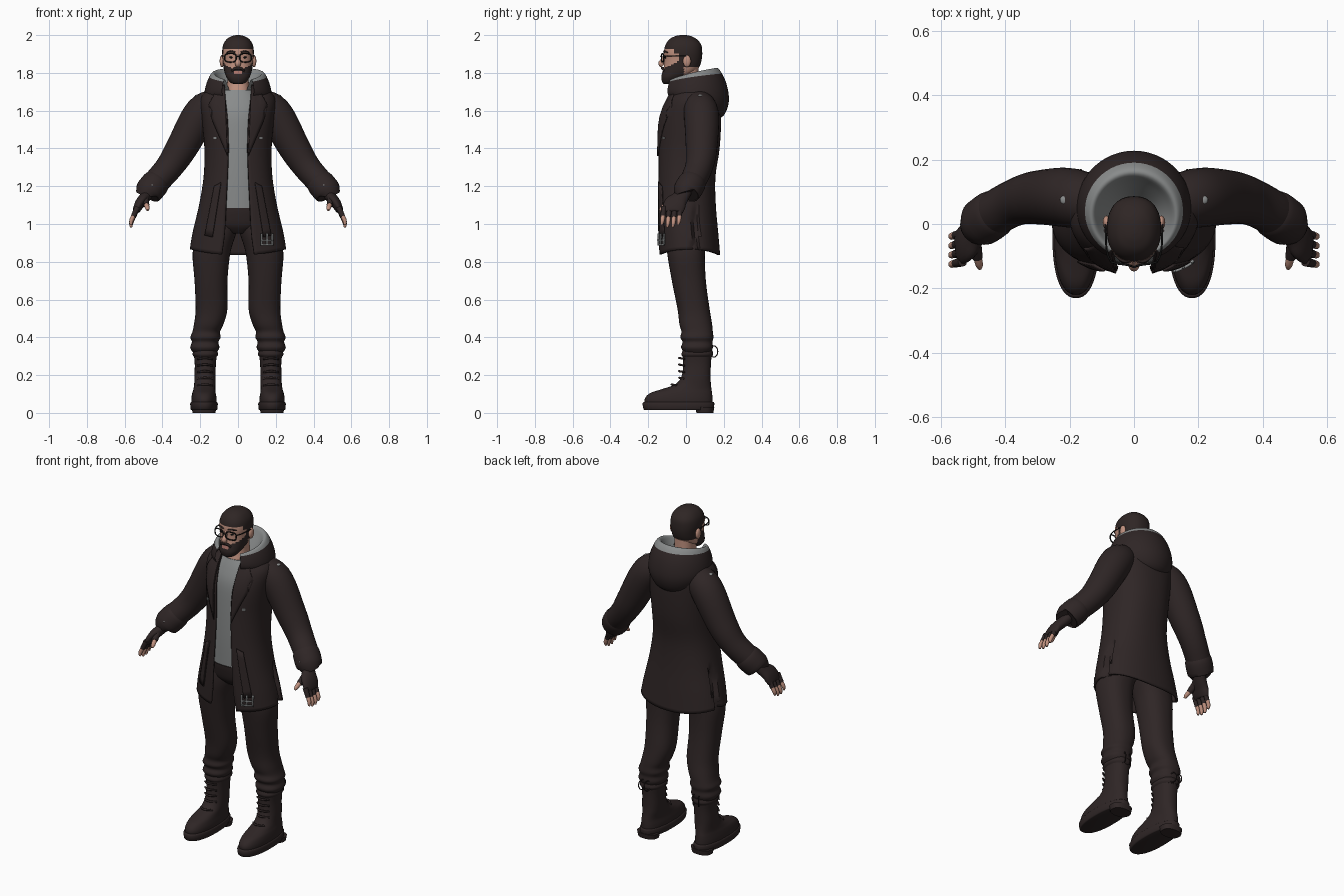
import bpy, bmesh
from math import sin, cos, pi, asin, radians, copysign
from mathutils import Vector, Matrix

cube = bpy.data.objects.get("Cube")
if cube:
    bpy.data.objects.remove(cube)


def colour(name, r, g, b):
    m = bpy.data.materials.new(name)
    m.use_nodes = True
    m.diffuse_color = (r, g, b, 1)
    m.node_tree.nodes["Principled BSDF"].inputs["Base Color"].default_value = (r, g, b, 1)
    return m


cloth = colour("dark brown cloth", .028, .019, .019)
hair = colour("dark hair", .028, .019, .018)
grey = colour("pale grey", .25, .26, .26)
flesh = colour("skin", .52, .28, .21)
lip = colour("lip", .4, .17, .14)
black = colour("black frame", .008, .008, .008)


def finish(name, bm, mats, mirror=False, thick=0, rule=None):
    """Turn a bmesh into a shaded object, coloured by an optional rule."""
    bmesh.ops.recalc_face_normals(bm, faces=bm.faces[:])
    for f in bm.faces:
        f.smooth = True
        if rule:
            f.material_index = rule(f.calc_center_median())
    for e in bm.edges:
        if len(e.link_faces) == 2 and e.calc_face_angle(0) > .8:
            e.smooth = False
    mesh = bpy.data.meshes.new(name)
    bm.to_mesh(mesh)
    bm.free()
    ob = bpy.data.objects.new(name, mesh)
    bpy.context.collection.objects.link(ob)
    for m in mats:
        mesh.materials.append(m)
    if thick:
        mod = ob.modifiers.new("thickness", "SOLIDIFY")
        mod.thickness, mod.offset = thick, 0
    if mirror:
        ob.modifiers.new("mirror", "MIRROR").use_mirror_merge = False
    return ob


def smooth(keys, steps=4):
    """Pass a smooth curve through the key rows."""
    out, last = [], len(keys) - 1
    for i in range(last):
        near = [keys[max(0, min(last, i + j))] for j in (-1, 0, 1, 2)]
        for s in range(steps):
            t = s / steps
            out.append([b + (c - a) * t / 2 + (2 * a - 5 * b + 4 * c - d) * t * t / 2
                        + (3 * b - a - 3 * c + d) * t ** 3 / 2 for a, b, c, d in zip(*near)])
    return out + [list(keys[last])]


def bridge(rings, closed=True, caps=True, loop=False):
    """Join rows of points with quads."""
    bm = bmesh.new()
    rows = [[bm.verts.new(p) for p in r] for r in rings]
    n = len(rows[0])
    for lo, hi in zip(rows, rows[1:] + rows[:1] if loop else rows[1:]):
        for i in range(n if closed else n - 1):
            j = (i + 1) % n
            bm.faces.new((lo[i], lo[j], hi[j], hi[i]))
    if caps and closed and not loop:
        bm.faces.new(rows[0])
        bm.faces.new(rows[-1])
    return bm


def power(v, p):
    return copysign(abs(v) ** (2 / p), v)


def ring(z, front, back, half, cx=0, gap=0, p=2.3, n=48):
    """Level rounded outline, optionally open at the front."""
    a0 = asin((gap / half) ** (p / 2))
    step = (2 * pi - 2 * a0) / (n - 1 if gap else n)
    return [Vector((cx + half * power(sin(a0 + i * step), p),
                    (front + back) / 2 - (back - front) / 2 * power(cos(a0 + i * step), p), z))
            for i in range(n)]


def loft(name, keys, mat, steps=4, **more):
    return finish(name, bridge([ring(*k) for k in smooth(keys, steps)]), [mat], **more)


def tube(name, keys, mat, steps=4, n=16, loop=False, mirror=True):
    """Round or flat tube; each key is x, y, z, radius, optional second radius."""
    pts = keys if loop else smooth(keys, steps)
    rings, last = [], len(pts) - 1
    for i, k in enumerate(pts):
        before = pts[i - 1] if loop or i else k
        after = pts[(i + 1) % len(pts)] if loop else pts[min(i + 1, last)]
        t = (Vector(after[:3]) - Vector(before[:3])).normalized()
        ref = Vector((0, 0, 1)) if abs(t.y) > .9 else Vector((0, 1, 0))
        u = (ref - t * t.dot(ref)).normalized()
        v = t.cross(u)
        rings.append([Vector(k[:3]) + u * k[3] * cos(2 * pi * j / n) + v * k[-1] * sin(2 * pi * j / n)
                      for j in range(n)])
    return finish(name, bridge(rings, loop=loop), [mat], mirror)


def ball(name, centre, size, mat, mirror=True):
    bm = bmesh.new()
    bmesh.ops.create_uvsphere(bm, u_segments=20, v_segments=12, radius=1,
                              matrix=Matrix.Translation(centre) @ Matrix.Diagonal((*size, 1)))
    return finish(name, bm, [mat], mirror)


# Coat shell: height, front, back, half width, centre, opening
coat = smooth([(.835, -.14, .175, .25, 0, .085), (.95, -.145, .165, .232, 0, .07),
               (1.1, -.148, .152, .2, 0, .062), (1.25, -.145, .15, .176, 0, .055),
               (1.4, -.142, .172, .172, 0, .05), (1.55, -.135, .18, .185, 0, .055),
               (1.65, -.1, .175, .195, 0, .065), (1.7, -.07, .16, .165, 0, .07),
               (1.745, -.05, .13, .11, 0, .07)])
shell = [ring(*k, n=72) for k in coat]
for row in shell:
    for v in row:
        if v.z < 1.1:
            v.z += .03 * (v.x / .25) ** 2 * (1.1 - v.z) / .26
            if abs(v.y - .05) < .016 and abs(v.x) > .15:  # side vents
                v.x *= .9
finish("coat", bridge(shell, closed=False), [cloth], thick=.012)


def coat_front(x, z):
    """Depth of the coat's front surface."""
    for lo, hi in zip(coat, coat[1:]):
        if lo[0] <= z <= hi[0]:
            t = (z - lo[0]) / (hi[0] - lo[0])
            f, b, h = (lo[i] + (hi[i] - lo[i]) * t for i in (1, 2, 3))
            return (f + b) / 2 - (b - f) / 2 * max(0, 1 - (abs(x) / h) ** 2.3) ** (1 / 2.3)
    return 0


def plate(name, outline, mat, lift=.012, mirror=True):
    """Thin panel that follows the coat front."""
    bm = bmesh.new()
    bm.faces.new([bm.verts.new((x, 0, z)) for x, z in outline])
    bmesh.ops.triangulate(bm, faces=bm.faces[:])
    bmesh.ops.subdivide_edges(bm, edges=bm.edges[:], cuts=6, use_grid_fill=True)
    for v in bm.verts:
        v.co.y = coat_front(v.co.x, v.co.z) - lift
    return finish(name, bm, [mat], mirror, thick=.008)


def bar(name, x, z, w, h, mat, lift=.016, mirror=True):
    return plate(name, [(x - w, z - h), (x + w, z - h), (x + w, z + h), (x - w, z + h)], mat, lift, mirror)


plate("lapel", [(.07, 1.73), (.1, 1.73), (.155, 1.63), (.135, 1.6), (.14, 1.56), (.055, 1.36)], cloth)
plate("pocket_strip", [(.09, 1.22), (.125, 1.2), (.175, .94), (.135, .93)], cloth)
bar("chest_snap", .12, 1.455, .008, .006, grey, .01)
for i in range(3):
    bar("buckle_prong", .125 + .028 * i, .92, .004, .03, grey, .018, False)
for z in (.89, .915):
    bar("buckle_bar", .153, z, .032, .004, grey, .02, False)

# Shirt, hips and neck
loft("shirt", [(1.06, -.122, .12, .15), (1.25, -.128, .12, .15), (1.45, -.126, .14, .15),
               (1.58, -.118, .14, .15), (1.66, -.092, .13, .13), (1.71, -.068, .1, .09)], grey)
loft("hips", [(.95, -.07, .09, .06), (.99, -.105, .12, .15), (1.05, -.122, .125, .16), (1.085, -.127, .12, .155)], cloth)
loft("neck", [(1.64, -.07, .08, .07), (1.7, -.068, .075, .065), (1.75, -.055, .068, .057), (1.84, -.05, .066, .056)], flesh)

# Hood: the profile sweeps round the neck, low at the front and full at the back
back_profile = [(.14, 1.55), (.19, 1.575), (.217, 1.65), (.205, 1.74), (.172, 1.81), (.145, 1.825), (.118, 1.78), (.07, 1.7)]
front_profile = [(.1, 1.65), (.12, 1.68), (.127, 1.7), (.125, 1.725), (.115, 1.75), (.105, 1.75), (.09, 1.73), (.06, 1.69)]
rows, lining = [], 14
for i in range(49):
    a = radians(-142 + 284 * i / 48)
    b = (1 + cos(a)) / 2
    row = smooth([(fr + (br - fr) * b, fz + (bz - fz) * b ** (1.5 if bz < fz else .8))
                  for (br, bz), (fr, fz) in zip(back_profile, front_profile)])
    rows.append([Vector((r * sin(a), .01 + r * cos(a), z)) for r, z in row])
bm = bridge(rows, closed=False)
bm.faces.ensure_lookup_table()
per_row = len(rows[0]) - 1
for i, f in enumerate(bm.faces):
    f.material_index = int(i % per_row > lining)
finish("hood", bm, [cloth, grey])


# Head with hair, beard and mouth
def head_colour(c):
    x, y, z = c
    if abs(x) < .02 and abs(z - 1.803) < .007 and y < -.08:
        return 3
    hairline = 1.93 if y < -.065 else 1.905 if y < -.035 else 1.83
    if z > hairline:
        return 1
    return 2 if y < -.01 and z < 1.832 + (y + .1) * .5 else 0


head = smooth([(1.74, -.115, -.06, .02), (1.75, -.125, -.04, .042), (1.775, -.131, -.005, .06),
               (1.8, -.126, .045, .07), (1.83, -.118, .07, .076), (1.87, -.115, .083, .08),
               (1.91, -.117, .086, .084), (1.95, -.108, .08, .078), (1.98, -.085, .055, .058),
               (1.995, -.055, .025, .032), (2, -.03, 0, .01)], 5)
finish("head", bridge([ring(*k, n=72) for k in head]), [flesh, hair, hair, lip], rule=head_colour)
tube("nose", [(0, -.112, 1.895, .008), (0, -.122, 1.87, .011), (0, -.131, 1.85, .016), (0, -.122, 1.838, .012)], flesh, mirror=False)
tube("moustache", [(0, -.126, 1.825, .007), (.02, -.123, 1.822, .007), (.035, -.112, 1.805, .004)], hair)
tube("eyebrow", [(.015, -.116, 1.908, .004), (.035, -.114, 1.914, .005), (.06, -.096, 1.908, .003)], hair)
ball("eye", (.036, -.108, 1.882), (.011, .005, .005), black)
ball("ear", (.085, .005, 1.862), (.012, .021, .032), flesh)

# Glasses
rim = [(.04 + .031 * power(cos(a), 3), -.13 + .006 * (1 + cos(a)), 1.88 + .023 * power(sin(a), 3), .0035)
       for a in (2 * pi * i / 32 for i in range(32))]
tube("glasses_rim", rim, black, n=8, loop=True)
tube("glasses_bridge", [(-.01, -.13, 1.885, .003), (0, -.134, 1.888, .003), (.01, -.13, 1.885, .003)], black, mirror=False)
tube("glasses_arm", [(.07, -.12, 1.89, .003), (.085, -.08, 1.89, .003), (.088, .01, 1.888, .003)], black, n=8)

# Sleeves
tube("sleeve", [(.09, .05, 1.645, .07), (.19, .08, 1.59, .092), (.3, .082, 1.4, .083), (.365, .068, 1.3, .073),
                (.43, .035, 1.225, .069), (.475, .005, 1.17, .066)], cloth, 6, 32)
tube("cuff", [(.42, .04, 1.235, .066), (.437, .03, 1.215, .075), (.475, .003, 1.17, .073), (.48, 0, 1.163, .06)], cloth, 3, 32)
ball("shoulder_stud", (.215, .075, 1.678), (.014, .014, .007), grey)
ball("cuff_stud", (.455, -.055, 1.205), (.006, .006, .006), grey)

# Gloved hands with bare fingertips
tube("glove", [(.45, .01, 1.2, .036, .032), (.49, -.025, 1.145, .042, .03), (.518, -.055, 1.11, .058, .027),
               (.537, -.07, 1.075, .056, .02), (.541, -.072, 1.065, .045, .012)], cloth, 4, 24)
for i, drop in enumerate((.012, 0, 0, .012)):
    y = -.03 - .029 * i
    mid = (.554, y - .005, 1.035 + drop / 2, .013)
    tube("finger_sleeve", [(.532, y, 1.09, .015), mid], cloth, n=12)
    tube("fingertip", [mid[:3] + (.0115,), (.565, y - .008, 1.005 + drop, .011), (.566, y - .012, .983 + drop, .006)], flesh, n=12)
tube("thumb_sleeve", [(.495, -.06, 1.135, .022), (.485, -.105, 1.1, .016)], cloth)
tube("thumb_tip", [(.486, -.1, 1.105, .013), (.48, -.125, 1.085, .012), (.478, -.138, 1.072, .006)], flesh, n=12)

# Trouser legs with bunched ends
loft("trouser_leg", [(1.02, -.1, .11, .09, .09), (.95, -.105, .11, .1, .11), (.85, -.1, .1, .1, .14),
                     (.7, -.075, .105, .087, .143), (.55, -.045, .125, .084, .14), (.47, -.035, .138, .078, .155),
                     (.43, -.024, .142, .073, .168), (.4, -.03, .145, .08, .172), (.375, -.018, .14, .07, .174),
                     (.345, -.026, .142, .077, .176), (.315, -.005, .13, .06, .175)], cloth, mirror=True)

# Boots
loft("boot", [(.04, -.215, .14, .066, .18), (.075, -.218, .14, .067, .18), (.105, -.19, .138, .062, .18),
              (.125, -.13, .135, .058, .178), (.15, -.06, .132, .056, .176), (.19, -.025, .13, .056, .175),
              (.26, -.015, .132, .056, .173), (.325, -.018, .138, .063, .173)], cloth, mirror=True)
loft("boot_sole", [(.014, -.215, .14, .066, .18), (.02, -.225, .147, .071, .18), (.05, -.23, .15, .073, .18),
                   (.058, -.222, .145, .068, .18)], cloth, 2, mirror=True)
loft("boot_heel", [(0, .055, .145, .06, .18), (.03, .05, .15, .066, .18)], cloth, 1, mirror=True)
loft("boot_collar", [(.295, -.016, .136, .058, .173), (.31, -.024, .144, .068, .173), (.33, -.018, .14, .062, .173)], cloth, mirror=True)
for i in range(5):
    z = .145 + .035 * i
    y = -.03 - .04 * max(0, 1 - i)
    tube("boot_lace", [(.135, y + .022, z, .005), (.175, y - .006, z + .006, .006), (.215, y + .022, z, .005)], cloth, n=8)
for x in (.155, .19):
    loop = [(x + .01 * cos(a), .148 + .02 * cos(a), .325 + .03 * sin(a), .003) for a in (2 * pi * i / 16 for i in range(16))]
    tube("lace_loop", loop, cloth, n=6, loop=True)
